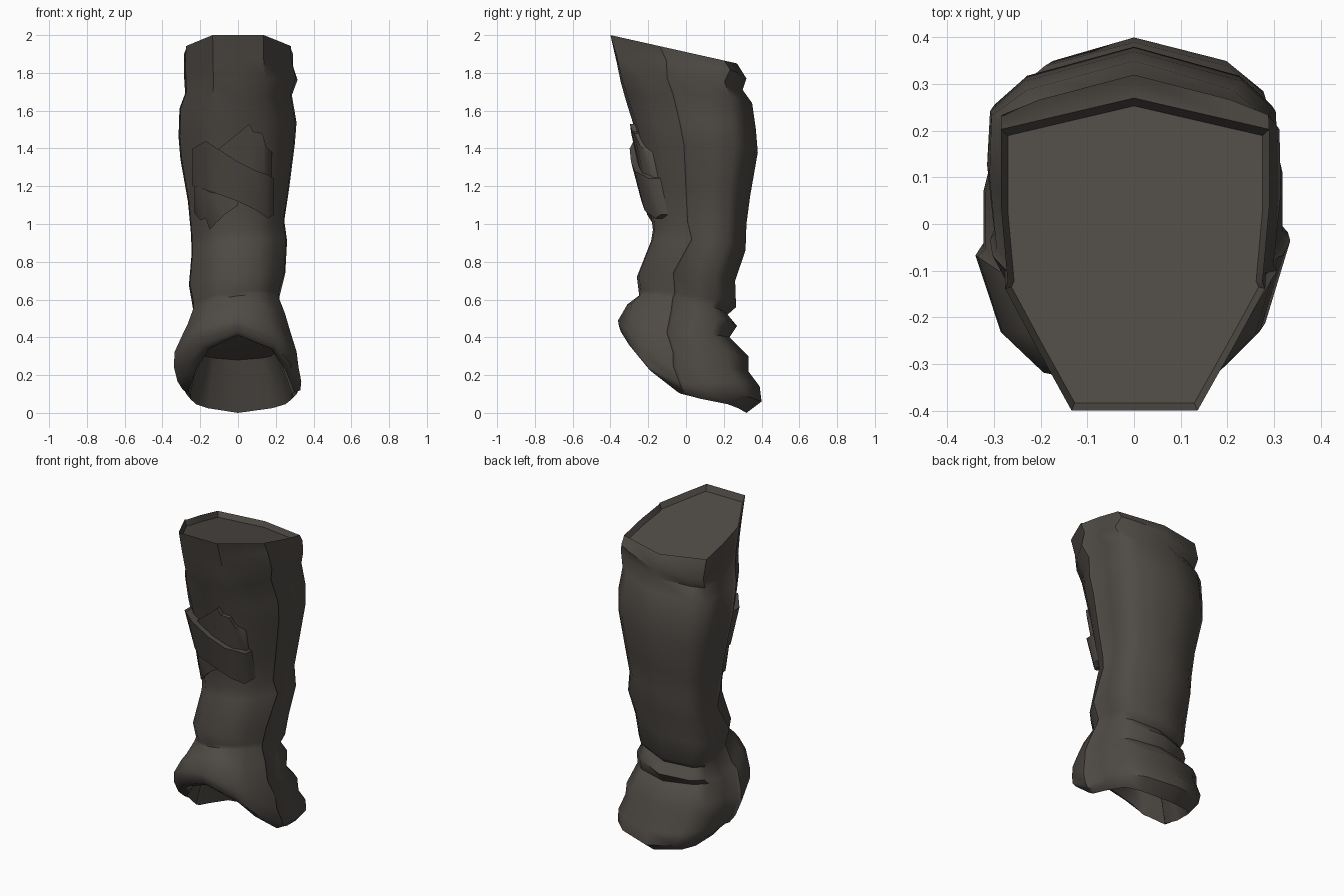
import bpy
import bmesh
import math
from mathutils import Vector
from mathutils.bvhtree import BVHTree

old = bpy.data.objects.get("Cube")
if old:
    bpy.data.objects.remove(old, do_unlink=True)

# One dark cloth colour
cloth = bpy.data.materials.new("dark_cloth")
cloth.use_nodes = True
colour = (0.078, 0.069, 0.06, 1)
cloth.diffuse_color = colour
shader = cloth.node_tree.nodes["Principled BSDF"]
shader.inputs["Base Color"].default_value = colour
shader.inputs["Roughness"].default_value = 0.9


def finish(bm, name, angle):
    """Turn a bmesh into a named, shaded object."""
    bmesh.ops.recalc_face_normals(bm, faces=bm.faces[:])
    mesh = bpy.data.meshes.new(name)
    bm.to_mesh(mesh)
    mesh.materials.append(cloth)
    obj = bpy.data.objects.new(name, mesh)
    bpy.context.collection.objects.link(obj)
    bpy.ops.object.select_all(action='DESELECT')
    obj.select_set(True)
    bpy.context.view_layer.objects.active = obj
    bpy.ops.object.shade_smooth_by_angle(angle=math.radians(angle))
    return obj


# Half cross-sections, front to back: (share of half width, share of depth).
# The notch in the middle is the side seam, where the front panel overlaps.
TOP = [(0, 0), (0.47, 0), (0.73, 0.2), (0.97, 0.39), (0.95, 0.41), (1, 0.65),
       (1, 0.9), (0.7, 0.93), (0, 1)]
SHIN = [(0, 0), (0.45, 0.02), (0.75, 0.17), (0.98, 0.37), (0.95, 0.39), (1, 0.62),
        (0.98, 0.8), (0.75, 0.9), (0, 1)]
CUFF = [(0, 0), (0.58, 0.06), (0.84, 0.18), (1, 0.42), (0.95, 0.445), (0.95, 0.62),
        (0.84, 0.84), (0.6, 0.93), (0, 1)]
SEAM = (3, 4)

# Rings from the top down: front y, front z, back y, back z, right and left half widths
RINGS = [
    (-.40, 2.0, .27, 1.85, .285, .29),
    (-.37, 1.87, .32, 1.77, .285, .29),
    (-.345, 1.75, .30, 1.71, .28, .315),
    (-.32, 1.66, .35, 1.64, .31, .285),
    (-.27, 1.5, .37, 1.5, .315, .31),
    (-.24, 1.38, .38, 1.38, .305, .30),
    (-.20, 1.15, .34, 1.15, .265, .27),
    (-.175, .97, .32, 1.0, .25, .245),
    (-.185, .91, .315, .86, .245, .26),
    (-.26, .72, .26, .70, .26, .25),
    (-.25, .64, .265, .56, .24, .22),
    (-.25, .62, .22, .52, .24, .22),
    (-.31, .575, .27, .46, .27, .25),
    (-.33, .54, .23, .40, .29, .28),
    (-.36, .49, .33, .30, .335, .31),
    (-.355, .46, .33, .22, .34, .32),
    (-.345, .43, .39, .14, .32, .335),
    (-.32, .41, .40, .06, .29, .33),
]
# Turned-in hem and the deep end of the foot opening
HEM = (-.3, .415, .32, 0, .265, .3)
INNER = (-.22, .43, .24, .28, .21, .21)
ANKLE = 12


def mix(a, b, w):
    w = min(1, max(0, w))
    return [(p + (r - p) * w, q + (s - q) * w) for (p, q), (r, s) in zip(a, b)]


def section(i):
    """Cross-section of ring i, changing from boxy top to rounded cuff."""
    return mix(mix(TOP, SHIN, i / 4), CUFF, (i - ANKLE + 2) / 4)


def ring_points(ring, half, sag=0, tilt=0, flare=0):
    """Points of one slanted ring; sag lowers the sides, tilt slants the folds."""
    yf, zf, yb, zb, right, left = ring
    order = [(1, i) for i in range(len(half))]
    order += [(-1, i) for i in range(len(half) - 2, 0, -1)]
    points = []
    for side, i in order:
        u, t = half[i]
        if i in SEAM:
            t += flare
        x = side * u * (left if side > 0 else right)
        z = zf + (zb - zf) * t - 6.75 * sag * t * (1 - t) ** 2 + tilt * x
        points.append(Vector((x, yf + (yb - yf) * t, z)))
    return points


def loft(bm, loops):
    """Skin a list of vertex loops with quads."""
    for a, b in zip(loops, loops[1:]):
        n = len(a)
        for i in range(n):
            j = (i + 1) % n
            bm.faces.new((a[i], a[j], b[j], b[i]))


# Leg: recessed top, draped folds, cuff and foot opening in one skin
top = ring_points(RINGS[0], TOP)
centre = sum(top, Vector()) / len(top)
recess = [centre + (p - centre) * 0.95 - Vector((0, 0, 0.035)) for p in top]
layers = [recess, top]
for i, ring in enumerate(RINGS[1:], 1):
    sag = 0.15 * min(1, max(0, (i - ANKLE + 1) / 5))
    layers.append(ring_points(ring, section(i), sag, 0.12 if i <= ANKLE else 0,
                              0.06 if i == 8 else 0))
layers += [ring_points(HEM, CUFF, 0.14), ring_points(INNER, CUFF, 0.02)]

bm = bmesh.new()
loops = [[bm.verts.new(p) for p in layer] for layer in layers]
loft(bm, loops)
bm.faces.new(loops[0])
bm.faces.new(loops[-1])
bmesh.ops.recalc_face_normals(bm, faces=bm.faces[:])
surface = BVHTree.FromBMesh(bm)
finish(bm, "trouser_leg", 48)
bm.free()


def front_y(x, z):
    hit = surface.ray_cast(Vector((x, -2, z)), Vector((0, 1, 0)))[0]
    return hit.y if hit else -0.1


def wrap(name, columns, top_lift, low_lift):
    """Cloth strip laid over the shin; columns are (x, top z, bottom z)."""
    bm = bmesh.new()
    loops = []
    for x, hi, lo in columns:
        corners = []
        for z, out in ((hi, top_lift), (lo, low_lift), (lo, -0.01), (hi, -0.01)):
            corners.append(bm.verts.new((x, front_y(x, z) - out, z)))
        loops.append(corners)
    loft(bm, loops)
    bm.faces.new(loops[0])
    bm.faces.new(loops[-1])
    finish(bm, name, 45)
    bm.free()


# Shin bandage: a slanted band with a torn scrap above and below
wrap("shin_band", [(-.24, 1.4, 1.2), (-.17, 1.44, 1.18), (-.11, 1.4, 1.16),
                   (0, 1.33, 1.12), (.1, 1.28, 1.07), (.16, 1.26, 1.03),
                   (.19, 1.24, 1.05)], 0.06, 0.04)
wrap("upper_torn_scrap", [(-.1, 1.4, 1.35), (0, 1.48, 1.3), (.06, 1.53, 1.26),
                          (.08, 1.49, 1.26), (.13, 1.48, 1.25),
                          (.15, 1.41, 1.24), (.18, 1.38, 1.23)], 0.025, 0.025)
wrap("lower_torn_scrap", [(-.23, 1.2, 1.06), (-.2, 1.19, 1.02), (-.17, 1.18, 1.03),
                          (-.15, 1.17, .97), (-.07, 1.15, 1.05),
                          (0, 1.13, 1.1)], 0.025, 0.025)
